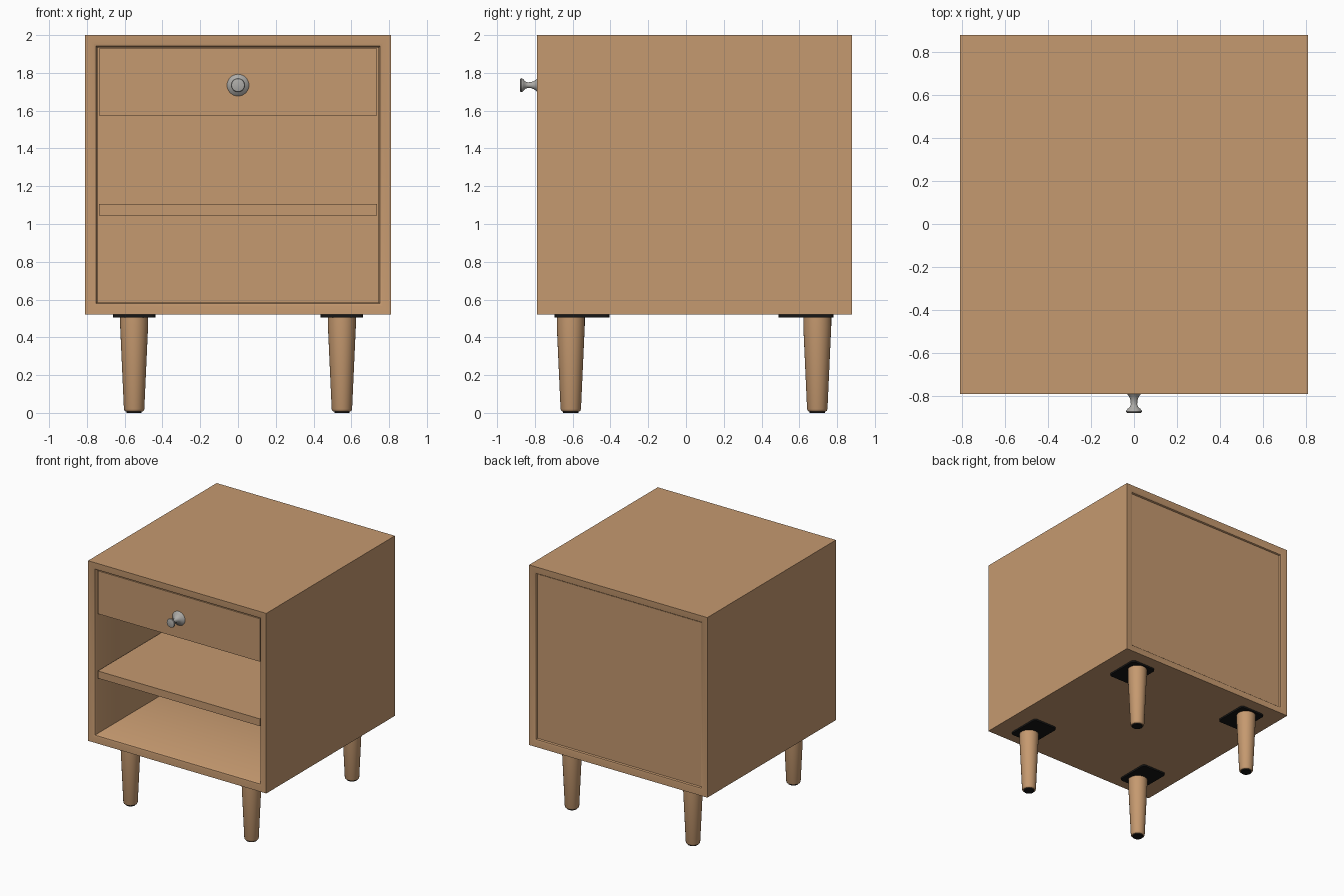
import bpy, bmesh, math
from mathutils import Matrix

if "Cube" in bpy.data.objects:
    bpy.data.objects.remove(bpy.data.objects["Cube"])


def mat(name, rgb):
    m = bpy.data.materials.new(name)
    m.diffuse_color = (*rgb, 1)
    m.use_nodes = True
    m.node_tree.nodes["Principled BSDF"].inputs["Base Color"].default_value = m.diffuse_color
    return m


WOOD = mat("warm wood", (0.56, 0.32, 0.16))
METAL = mat("brushed metal", (0.42, 0.41, 0.39))
BLACK = mat("black", (0.008, 0.008, 0.008))


def finish(name, bm, material, angle=35):
    bmesh.ops.recalc_face_normals(bm, faces=bm.faces)
    me = bpy.data.meshes.new(name)
    bm.to_mesh(me)
    bm.free()
    me.materials.append(material)
    ob = bpy.data.objects.new(name, me)
    bpy.context.collection.objects.link(ob)
    bpy.ops.object.select_all(action='DESELECT')
    ob.select_set(True)
    bpy.context.view_layer.objects.active = ob
    bpy.ops.object.shade_smooth_by_angle(angle=math.radians(angle))
    return ob


def box(name, x, y, z, material, round_vertical=0):
    bm = bmesh.new()
    bmesh.ops.create_cube(bm, size=1)
    for v in bm.verts:
        for i, (lo, hi) in enumerate((x, y, z)):
            v.co[i] = hi if v.co[i] > 0 else lo
    if round_vertical:
        edges = [e for e in bm.edges if abs(e.verts[0].co.z - e.verts[1].co.z) > 1e-4]
        bmesh.ops.bevel(bm, geom=edges, offset=round_vertical, segments=4,
                        profile=0.5, affect='EDGES')
    return finish(name, bm, material)


def lathe(name, profile, material, matrix, sides=32):
    """Solid of revolution around z from (radius, height) points, capped."""
    bm = bmesh.new()
    rings = [[bm.verts.new((r * math.cos(2 * math.pi * k / sides),
                            r * math.sin(2 * math.pi * k / sides), h))
              for k in range(sides)] for r, h in profile]
    for a, b in zip(rings, rings[1:]):
        for k in range(sides):
            n = (k + 1) % sides
            bm.faces.new((a[k], a[n], b[n], b[k]))
    bm.faces.new(rings[0])
    bm.faces.new(rings[-1])
    bm.transform(matrix)
    return finish(name, bm, material)


# Case: mitred rectangular tube with softened inner lips, open front and back
HX, Z0, Z1 = 0.81, 0.52, 2.0
loop = [(0, -0.79), (0.045, -0.787), (0.058, -0.781), (0.065, -0.768),
        (0.065, 0.858), (0.058, 0.871), (0.045, 0.877), (0, 0.88)]
bm = bmesh.new()
rings = [[bm.verts.new((sx * (HX - i), y, z))
          for sx, z in ((-1, Z0 + i), (1, Z0 + i), (1, Z1 - i), (-1, Z1 - i))]
         for i, y in loop]
for a, b in zip(rings, rings[1:] + rings[:1]):
    for k in range(4):
        n = (k + 1) % 4
        bm.faces.new((a[k], a[n], b[n], b[k]))
finish("case", bm, WOOD)

# Back panel, shelf and drawer
box("back_panel", (-0.745, 0.745), (0.83, 0.862), (0.585, 1.935), WOOD)
box("shelf", (-0.737, 0.737), (-0.768, 0.83), (1.045, 1.105), WOOD)
box("drawer", (-0.737, 0.737), (-0.768, 0.82), (1.575, 1.928), WOOD)

# Drawer knob: flared base, slim neck, dished head
knob = [(0.058, 0), (0.055, 0.004), (0.042, 0.012), (0.031, 0.022), (0.022, 0.034),
        (0.016, 0.05), (0.015, 0.068), (0.019, 0.08), (0.03, 0.09), (0.036, 0.097),
        (0.037, 0.102), (0.034, 0.107), (0.025, 0.11)]
lathe("drawer_knob", knob, METAL,
      Matrix.Translation((0, -0.77, 1.735)) @ Matrix.Rotation(math.pi / 2, 4, 'X'))

# Legs with mounting plates and foot pads
leg = [(0.046, 0.008), (0.051, 0.012), (0.054, 0.02), (0.074, 0.46), (0.074, 0.508)]
for sx, side in ((-1, "left"), (1, "right")):
    for y, py, end in ((-0.61, -0.55, "front"), (0.695, 0.635, "back")):
        x = sx * 0.55
        tag = f"{end}_{side}"
        lathe(f"{tag}_leg", leg, WOOD, Matrix.Translation((x, y, 0)))
        lathe(f"{tag}_foot_pad", [(0.04, 0), (0.04, 0.01)], BLACK,
              Matrix.Translation((x, y, 0)))
        box(f"{tag}_mounting_plate", (x - 0.112, x + 0.112), (py - 0.145, py + 0.145),
            (0.506, 0.521), BLACK, round_vertical=0.025)
